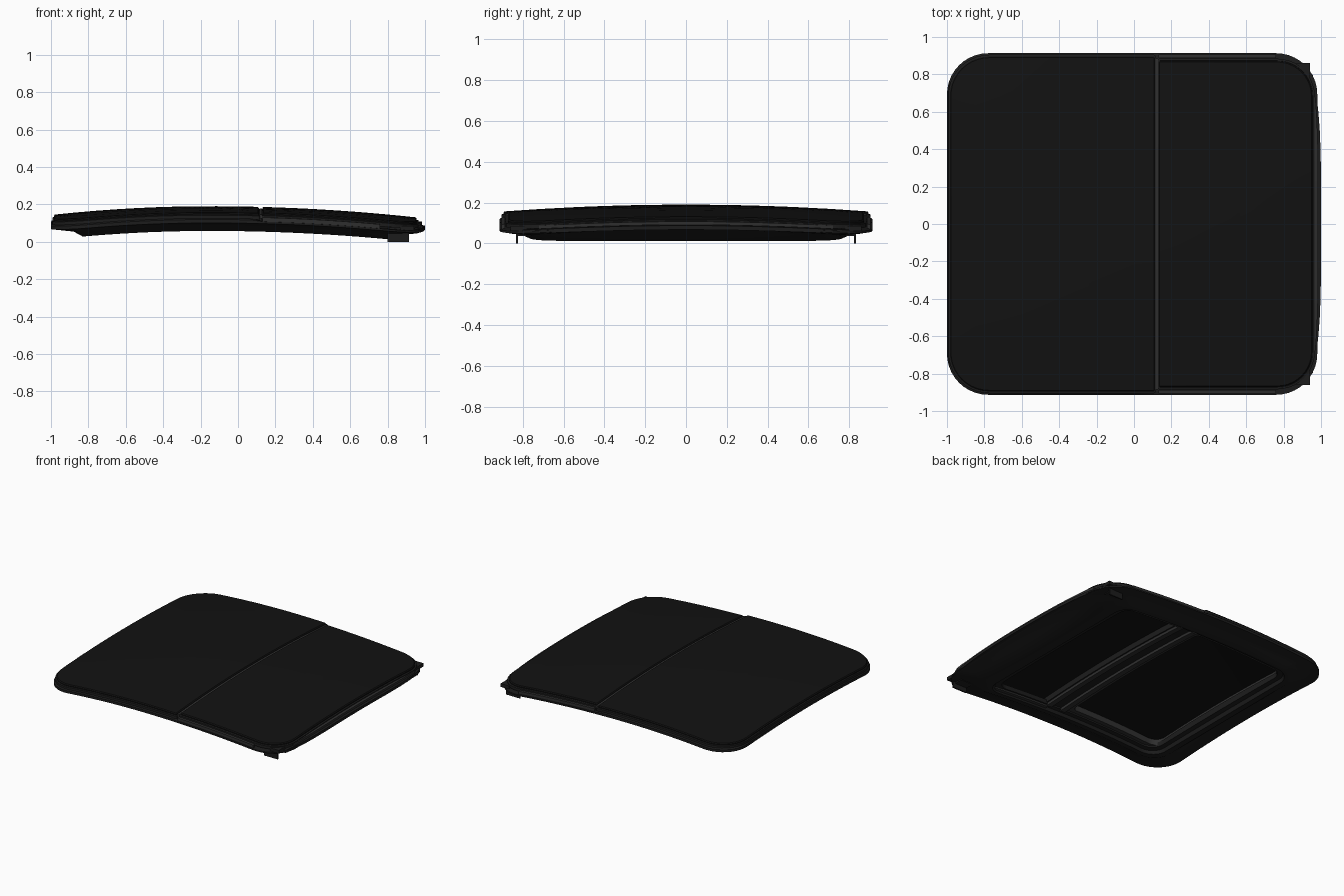
import bpy, bmesh, math

if "Cube" in bpy.data.objects:
    bpy.data.objects.remove(bpy.data.objects["Cube"])

def material(name, v):
    m = bpy.data.materials.new(name)
    m.diffuse_color = (v, v, v, 1)
    m.use_nodes = True
    m.node_tree.nodes["Principled BSDF"].inputs["Base Color"].default_value = m.diffuse_color
    return m

GLASS = material("dark_glass", 0.006)
FRAME = material("black_frame", 0.012)
TRIM = material("grey_trim", 0.028)

# Crowned roof surface shared by every part
def crown(x, y, off, ky=0.042):
    d = x + 0.15
    return 0.19 - (0.065 if d < 0 else 0.049) * d * d - ky * y * y + off

def finish(name, bm, mat):
    bmesh.ops.recalc_face_normals(bm, faces=bm.faces)
    me = bpy.data.meshes.new(name)
    bm.to_mesh(me)
    bm.free()
    ob = bpy.data.objects.new(name, me)
    bpy.context.collection.objects.link(ob)
    me.materials.append(mat)
    bpy.ops.object.select_all(action='DESELECT')
    bpy.context.view_layer.objects.active = ob
    ob.select_set(True)
    bpy.ops.object.shade_smooth_by_angle(angle=math.radians(35))
    return ob

# Rounded rectangle with its own radius at each x end, sides subdivided
def outline(x0, x1, y, rl, rr, arc=10, side=20):
    pts = []
    corners = [(x1 - rr, y - rr, rr, 0), (x0 + rl, y - rl, rl, 90),
               (x0 + rl, -y + rl, rl, 180), (x1 - rr, -y + rr, rr, 270)]
    for cx, cy, r, a in corners:
        ring = [(cx + r * math.cos(math.radians(a + 90 * i / arc)),
                 cy + r * math.sin(math.radians(a + 90 * i / arc))) for i in range(arc + 1)]
        if pts:
            px, py = pts[-1]
            pts += [(px + (ring[0][0] - px) * i / side, py + (ring[0][1] - py) * i / side)
                    for i in range(1, side)]
        pts += ring
    (px, py), (qx, qy) = pts[-1], pts[0]
    return pts + [(px + (qx - px) * i / side, py + (qy - py) * i / side) for i in range(1, side)]

def bridge(bm, a, b):
    n = len(a)
    for i in range(n):
        bm.faces.new((a[i], a[(i + 1) % n], b[(i + 1) % n], b[i]))

# Closed ring: each row is (x0, x1, y, radius left, radius right, offset, y crown)
# front_top lowers the ring's upper edge in the front section
def ring_part(name, rows, mat, front_top=0):
    bm = bmesh.new()
    loops = []
    for x0, x1, yy, rl, rr, o, ky in rows:
        loops.append([bm.verts.new((x, y, crown(x, y, min(o, front_top) if x > 0.13 else o, ky)))
                      for x, y in outline(x0, x1, yy, rl, rr)])
    for i in range(len(loops)):
        bridge(bm, loops[i - 1], loops[i])
    return finish(name, bm, mat)

# Curved panel with rounded edge
def panel(name, x0, x1, y, rl, rr, thick, mat):
    bm = bmesh.new()
    cx = (x0 + x1) / 2
    b = 0.006
    edge = outline(x0, x1, y, rl, rr)
    inner = outline(x0 + b, x1 - b, y - b, max(rl - b, .004), max(rr - b, .004))
    scales = [0.2, 0.4, 0.6, 0.8, 1]
    plan = [(inner, s, 0) for s in scales] + [(edge, 1, -b), (edge, 1, -thick)]
    plan += [(inner, s, -thick) for s in reversed(scales)]
    loops = []
    for pts, s, o in plan:
        loops.append([bm.verts.new((cx + (px - cx) * s, py * s,
                      crown(cx + (px - cx) * s, py * s, o))) for px, py in pts])
    for a, c in zip(loops, loops[1:]):
        bridge(bm, a, c)
    for lp, o in ((loops[0], 0), (loops[-1], -thick)):
        c = bm.verts.new((cx, 0, crown(cx, 0, o)))
        for i in range(len(lp)):
            bm.faces.new((lp[i - 1], lp[i], c))
    return finish(name, bm, mat)

# Box that follows the crown; bow pulls its ends back in x
def bar(name, x0, x1, y0, y1, o0, o1, mat, ky=0.042, n=16, bow=0):
    bm = bmesh.new()
    along_x = x1 - x0 > y1 - y0
    loops = []
    for i in range(n + 1):
        t = i / n
        if along_x:
            x = x0 + (x1 - x0) * t
            sec = [(x, y0, o0), (x, y1, o0), (x, y1, o1), (x, y0, o1)]
        else:
            y = y0 + (y1 - y0) * t
            k = bow * abs(2 * t - 1) ** 4
            sec = [(x0 - k, y, o0), (x1 - k, y, o0), (x1 - k, y, o1), (x0 - k, y, o1)]
        loops.append([bm.verts.new((x, y, crown(x, y, o, ky))) for x, y, o in sec])
    for a, c in zip(loops, loops[1:]):
        bridge(bm, a, c)
    bm.faces.new(loops[0])
    bm.faces.new(loops[-1])
    return finish(name, bm, mat)

def block(name, x0, x1, y0, y1, z0, z1, mat):
    bm = bmesh.new()
    bmesh.ops.create_cube(bm, size=1)
    for v in bm.verts:
        v.co = ((x0 + x1) / 2 + v.co.x * (x1 - x0), (y0 + y1) / 2 + v.co.y * (y1 - y0),
                (z0 + z1) / 2 + v.co.z * (z1 - z0))
    return finish(name, bm, mat)

# Glass panels
panel("rear_glass", -0.985, 0.112, 0.895, 0.21, 0.008, 0.03, GLASS)
panel("front_glass", 0.13, 0.955, 0.872, 0.008, 0.19, 0.03, GLASS)

# Main frame: outer lip, stepped underside, inner wall
ring_part("main_frame", [
    (-0.97, 0.955, 0.88, 0.20, 0.20, -0.030, 0.042),
    (-0.995, 0.975, 0.905, 0.22, 0.22, -0.030, 0.042),
    (-1.00, 0.98, 0.913, 0.22, 0.22, -0.036, 0.042),
    (-1.00, 0.98, 0.913, 0.22, 0.22, -0.054, 0.042),
    (-0.96, 0.96, 0.87, 0.20, 0.20, -0.064, 0.042),
    (-0.88, 0.88, 0.81, 0.17, 0.17, -0.088, 0.030),
    (-0.83, 0.81, 0.765, 0.14, 0.14, -0.132, 0.000),
    (-0.79, 0.70, 0.73, 0.12, 0.10, -0.132, 0.000),
    (-0.78, 0.68, 0.72, 0.11, 0.09, -0.105, 0.010),
    (-0.75, 0.64, 0.69, 0.10, 0.08, -0.100, 0.015),
    (-0.75, 0.64, 0.69, 0.10, 0.08, -0.055, 0.042)], FRAME, front_top=-0.044)

# Rubber seals around each glass panel
ring_part("rear_seal", [
    (-0.985, 0.112, 0.895, 0.21, 0.010, -0.012, 0.042),
    (-0.993, 0.117, 0.905, 0.22, 0.012, -0.014, 0.042),
    (-0.993, 0.117, 0.905, 0.22, 0.012, -0.034, 0.042),
    (-0.975, 0.105, 0.885, 0.20, 0.008, -0.034, 0.042)], FRAME)
ring_part("front_seal", [
    (0.130, 0.956, 0.873, 0.010, 0.19, -0.012, 0.042),
    (0.124, 0.966, 0.884, 0.012, 0.20, -0.014, 0.042),
    (0.124, 0.966, 0.884, 0.012, 0.20, -0.034, 0.042),
    (0.140, 0.945, 0.862, 0.008, 0.18, -0.034, 0.042)], FRAME)

# Bead under the rear glass opening
ring_part("inner_bead", [
    (-0.80, 0.02, 0.71, 0.10, 0.05, -0.032, 0.042),
    (-0.80, 0.02, 0.71, 0.10, 0.05, -0.075, 0.042),
    (-0.76, -0.01, 0.66, 0.08, 0.03, -0.075, 0.042),
    (-0.76, -0.01, 0.66, 0.08, 0.03, -0.032, 0.042)], TRIM)

# Seam seal and cross beams between the panels
bar("seam_seal", 0.114, 0.128, -0.885, 0.885, -0.030, -0.008, TRIM)
bar("cross_beam", 0.03, 0.20, -0.80, 0.80, -0.075, -0.034, FRAME)
bar("cross_beam_rear_rib", 0.03, 0.07, -0.70, 0.70, -0.095, -0.074, TRIM)
bar("cross_beam_front_rib", 0.15, 0.19, -0.70, 0.70, -0.095, -0.074, TRIM)

# Bowed front lip and deflector beyond the glass
bar("front_lip", 0.955, 1.0, -0.80, 0.80, -0.058, -0.038, FRAME, bow=0.045)
bar("wind_deflector", 0.962, 0.985, -0.72, 0.72, -0.036, -0.020, TRIM, bow=0.02)

# Mirrored side parts
for s, tag in ((-1, "left"), (1, "right")):
    def span(a, b):
        return sorted((s * a, s * b))
    bar("guide_rail_" + tag, 0.13, 0.76, *span(0.888, 0.905), -0.046, -0.022, TRIM)
    bar("inner_track_" + tag, 0.18, 0.70, *span(0.70, 0.73), -0.115, -0.10, TRIM, ky=0.01)
    block("corner_bracket_" + tag, 0.80, 0.915, *span(0.824, 0.834), 0.0, 0.075, FRAME)
    block("bracket_foot_" + tag, 0.80, 0.90, *span(0.76, 0.83), 0.035, 0.07, FRAME)
    block("corner_cap_" + tag, 0.87, 0.942, *span(0.78, 0.86), 0.06, 0.085, FRAME)
